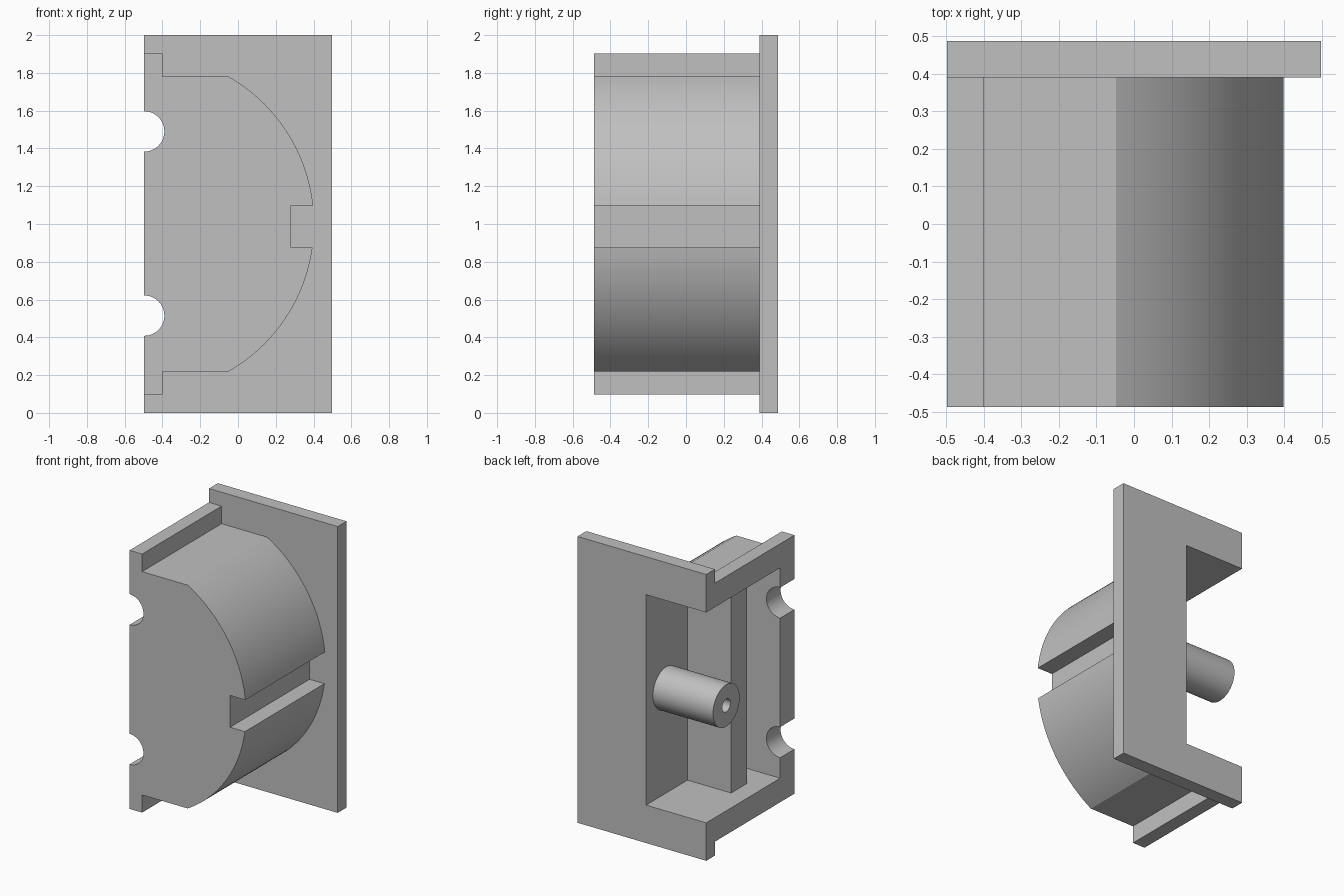
import bpy, bmesh
from math import cos, sin, asin, pi
from mathutils import Vector

cube = bpy.data.objects.get("Cube")
if cube:
    bpy.data.objects.remove(cube, do_unlink=True)

grey = bpy.data.materials.new("plain grey")
grey.use_nodes = True
COLOUR = (0.53, 0.53, 0.53, 1)
grey.diffuse_color = COLOUR
grey.node_tree.nodes["Principled BSDF"].inputs["Base Color"].default_value = COLOUR

LEFT, RIGHT = -0.497, 0.497      # open side and far edge of the plate
FRONT, BACK = -0.487, 0.487
PLATE = 0.39                     # front face of the plate
MID = 1.0                        # middle height


def prism(name, points, place, start, end):
    """Extrude a 2D outline; place(u, v, w) maps it into space."""
    bm = bmesh.new()
    face = bm.faces.new([bm.verts.new(place(u, v, start)) for u, v in points])
    grown = bmesh.ops.extrude_face_region(bm, geom=[face])["geom"]
    shift = Vector(place(0, 0, end)) - Vector(place(0, 0, start))
    moved = [v for v in grown if isinstance(v, bmesh.types.BMVert)]
    bmesh.ops.translate(bm, verts=moved, vec=shift)
    bmesh.ops.recalc_face_normals(bm, faces=bm.faces)
    mesh = bpy.data.meshes.new(name)
    bm.to_mesh(mesh)
    bm.free()
    mesh.materials.append(grey)
    obj = bpy.data.objects.new(name, mesh)
    bpy.context.collection.objects.link(obj)
    return obj


def along_x(u, v, w): return (w, u, v)
def along_y(u, v, w): return (u, w, v)
def along_z(u, v, w): return (u, v, w)


def rect(a, b, c, d):
    return [(a, c), (b, c), (b, d), (a, d)]


def circle(u, v, r, n=48):
    return [(u + r * cos(2 * pi * i / n), v + r * sin(2 * pi * i / n)) for i in range(n)]


def combine(target, tool, operation):
    """Apply a boolean and discard the tool."""
    bpy.context.view_layer.objects.active = target
    mod = target.modifiers.new("combine", "BOOLEAN")
    mod.object, mod.operation, mod.solver = tool, operation, "EXACT"
    bpy.ops.object.modifier_apply(modifier=mod.name)
    bpy.data.objects.remove(tool, do_unlink=True)


# Half-round body with flat top and bottom, flanges and a key slot
R, FLAT = 0.9, 0.78
lim, key_top, key_low = asin(FLAT / R), asin(0.097 / R), asin(-0.125 / R)


def arc(a, b, n=28):
    return [(LEFT + R * cos(a + (b - a) * i / n), MID + R * sin(a + (b - a) * i / n))
            for i in range(n + 1)]


outline = [(LEFT, 0.097), (-0.4, 0.097), (-0.4, MID - FLAT)]
outline += arc(-lim, key_low) + [(0.28, 0.875), (0.28, 1.097)] + arc(key_top, lim)
outline += [(-0.4, MID + FLAT), (-0.4, 1.903), (LEFT, 1.903)]
housing = prism("housing", outline, along_y, FRONT, PLATE + 0.05)

# Back plate
plate = prism("plate", rect(LEFT, RIGHT, 0, 2), along_y, PLATE, BACK)
combine(housing, plate, "UNION")

# Cavity open to the side and the back, with a full-height rib
WALL, RIB = -0.033, -0.37
cavity = [(-0.6, 0.6), (WALL, 0.6), (WALL, 0.03), (RIB, 0.03),
          (RIB, -0.145), (WALL, -0.145), (WALL, -0.33), (-0.6, -0.33)]
combine(housing, prism("cavity", cavity, along_z, 0.265, 1.735), "DIFFERENCE")

# Half-round holes through the front wall
for z in (0.515, 1.49):
    hole = prism("hole", circle(LEFT, z, 0.107), along_y, -0.6, -0.25)
    combine(housing, hole, "DIFFERENCE")

# Hollow boss standing on the cavity wall
boss = prism("boss", circle(0.265, MID, 0.147), along_x, LEFT, WALL + 0.05)
combine(housing, boss, "UNION")
bore = prism("bore", circle(0.265, MID, 0.045, 32), along_x, -0.6, WALL)
combine(housing, bore, "DIFFERENCE")

bpy.ops.object.select_all(action="DESELECT")
housing.select_set(True)
bpy.context.view_layer.objects.active = housing
bpy.ops.object.shade_smooth_by_angle(angle=pi / 7)
